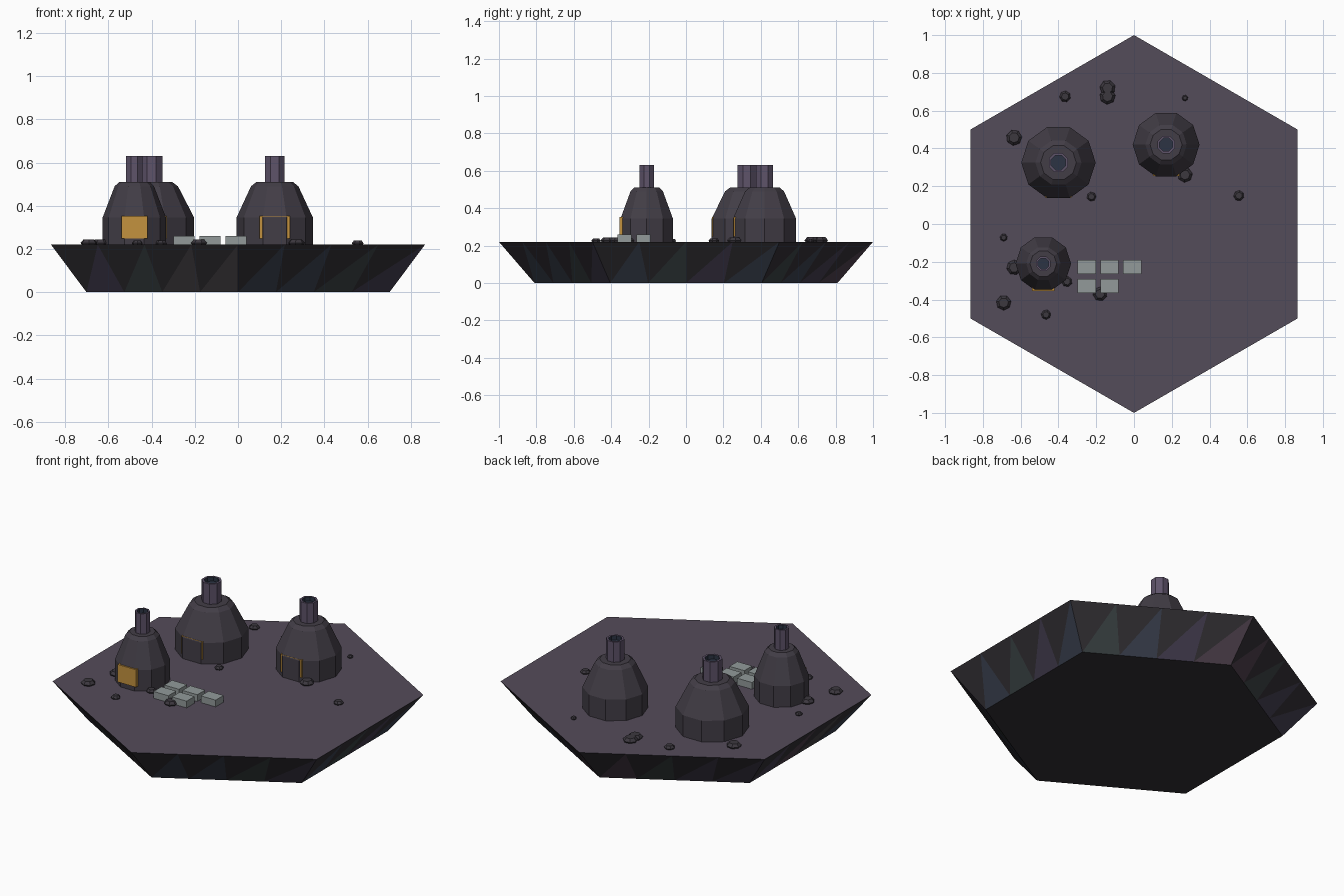
import bpy, bmesh, math, random
from mathutils import Vector

if "Cube" in bpy.data.objects:
    bpy.data.objects.remove(bpy.data.objects["Cube"])

random.seed(4)
TOP = 0.22


def mat(name, r, g, b):
    m = bpy.data.materials.new(name)
    lin = [((c / 255 + 0.055) / 1.055) ** 2.4 for c in (r, g, b)]
    m.diffuse_color = (*lin, 1)
    m.use_nodes = True
    m.node_tree.nodes["Principled BSDF"].inputs["Base Color"].default_value = m.diffuse_color
    return m


GROUND = mat("ash_ground", 84, 76, 90)
EDGE = mat("dark_rock", 50, 47, 52)
TINTS = [mat("rock_purple", 66, 60, 78), mat("rock_green", 58, 66, 68),
         mat("rock_blue", 58, 64, 78), mat("rock_rose", 76, 62, 74), mat("rock_grey", 70, 66, 70)]
CLAY = mat("kiln_clay", 66, 61, 70)
CHIMNEY = mat("chimney_clay", 94, 83, 106)
SOOT = mat("flue_dark", 44, 52, 68)
GOLD = mat("fire_door", 196, 146, 62)
BRICK = mat("brick", 146, 154, 154)
STONE = mat("stone", 60, 56, 63)


def finish(bm, name, mats):
    me = bpy.data.meshes.new(name)
    bm.to_mesh(me)
    bm.free()
    for m in mats:
        me.materials.append(m)
    ob = bpy.data.objects.new(name, me)
    bpy.context.collection.objects.link(ob)
    return ob


def lathe(name, centre, profile, sides, mats, turn=0.0, index=None):
    """Stack of flat-sided rings (radius, z), capped at both ends."""
    bm = bmesh.new()
    rings = []
    for r, z in profile:
        rings.append([bm.verts.new((centre[0] + r * math.cos(turn + math.tau * i / sides),
                                    centre[1] + r * math.sin(turn + math.tau * i / sides), z))
                      for i in range(sides)])
    for k, (a, b) in enumerate(zip(rings, rings[1:])):
        for i in range(sides):
            j = (i + 1) % sides
            f = bm.faces.new((a[i], a[j], b[j], b[i]))
            f.material_index = index[k] if index else 0
    bm.faces.new(rings[0][::-1])
    cap = bm.faces.new(rings[-1])
    cap.material_index = index[-1] if index else 0
    return finish(bm, name, mats)


def box(name, centre, size, m):
    bm = bmesh.new()
    bmesh.ops.create_cube(bm, size=1)
    for v in bm.verts:
        v.co = Vector(c + p * s for c, p, s in zip(centre, v.co, size))
    return finish(bm, name, [m])


# Hexagonal tile with undercut, tinted triangular facets
def hex_tile(seg=4):
    bm = bmesh.new()

    def ring(r, z):
        c = [Vector((r * math.cos(math.radians(a)), r * math.sin(math.radians(a)), z))
             for a in range(30, 390, 60)]
        return [bm.verts.new(c[i].lerp(c[(i + 1) % 6], k / seg))
                for i in range(6) for k in range(seg)]

    lo, hi = ring(0.81, 0), ring(1.0, TOP)
    n = len(lo)
    for i in range(n):
        j = (i + 1) % n
        bm.faces.new((lo[i], hi[j], hi[i])).material_index = 1
        bm.faces.new((lo[i], lo[j], hi[j])).material_index = 2 + random.randrange(len(TINTS))
    bm.faces.new(lo[::-1]).material_index = 1
    bm.faces.new(hi).material_index = 0
    finish(bm, "hex_tile", [GROUND, EDGE] + TINTS)


hex_tile()

# Kilns: ten-sided body, eight-sided chimney, door panel half sunk in the front wall
for i, (x, y, r, door, sink) in enumerate([(-0.40, 0.325, 0.197, 0.14, 0.002),
                                           (0.17, 0.42, 0.177, 0.14, 0.002),
                                           (-0.48, -0.21, 0.147, 0.12, -0.006)], 1):
    lathe(f"kiln_body_{i}", (x, y),
          [(r, TOP - 0.01), (r, 0.345), (0.62 * r, 0.49), (0.48 * r, 0.51)], 10, [CLAY])
    c = 0.28 * r
    lathe(f"kiln_chimney_{i}", (x, y),
          [(c, 0.50), (c, 0.63), (0.75 * c, 0.63), (0.75 * c, 0.605)], 8, [CHIMNEY, SOOT],
          math.pi / 8, [0, 0, 1, 1])
    front = y - r * math.cos(math.pi / 10) + sink
    box(f"kiln_door_{i}", (x, front + 0.02, 0.30), (door, 0.04, 0.104), GOLD)

# Drying bricks in two rows
for row, count in ((0, 3), (1, 2)):
    for k in range(count):
        box(f"brick_{row}_{k}", (-0.25 + 0.12 * k, -0.228 - 0.1 * row, TOP + 0.02),
            (0.097, 0.074, 0.04), BRICK)

# Scattered stones (x, y, radius)
STONES = [(-.365, .675, .03), (-.14, .72, .042), (-.14, .675, .042), (.27, .667, .016),
          (-.635, .457, .042), (-.225, .145, .025), (.27, .26, .04), (.555, .15, .028),
          (-.69, -.072, .02), (-.635, -.23, .04), (-.355, -.305, .028), (-.69, -.417, .04),
          (-.466, -.48, .026), (-.18, -.37, .038)]
for i, (x, y, r) in enumerate(STONES):
    h = 0.008 + 0.4 * r
    lathe(f"stone_{i}", (x, y),
          [(0.8 * r, TOP - 0.005), (r, TOP + 0.35 * h), (0.65 * r, TOP + h)], 7, [STONE],
          random.uniform(0, math.tau))
